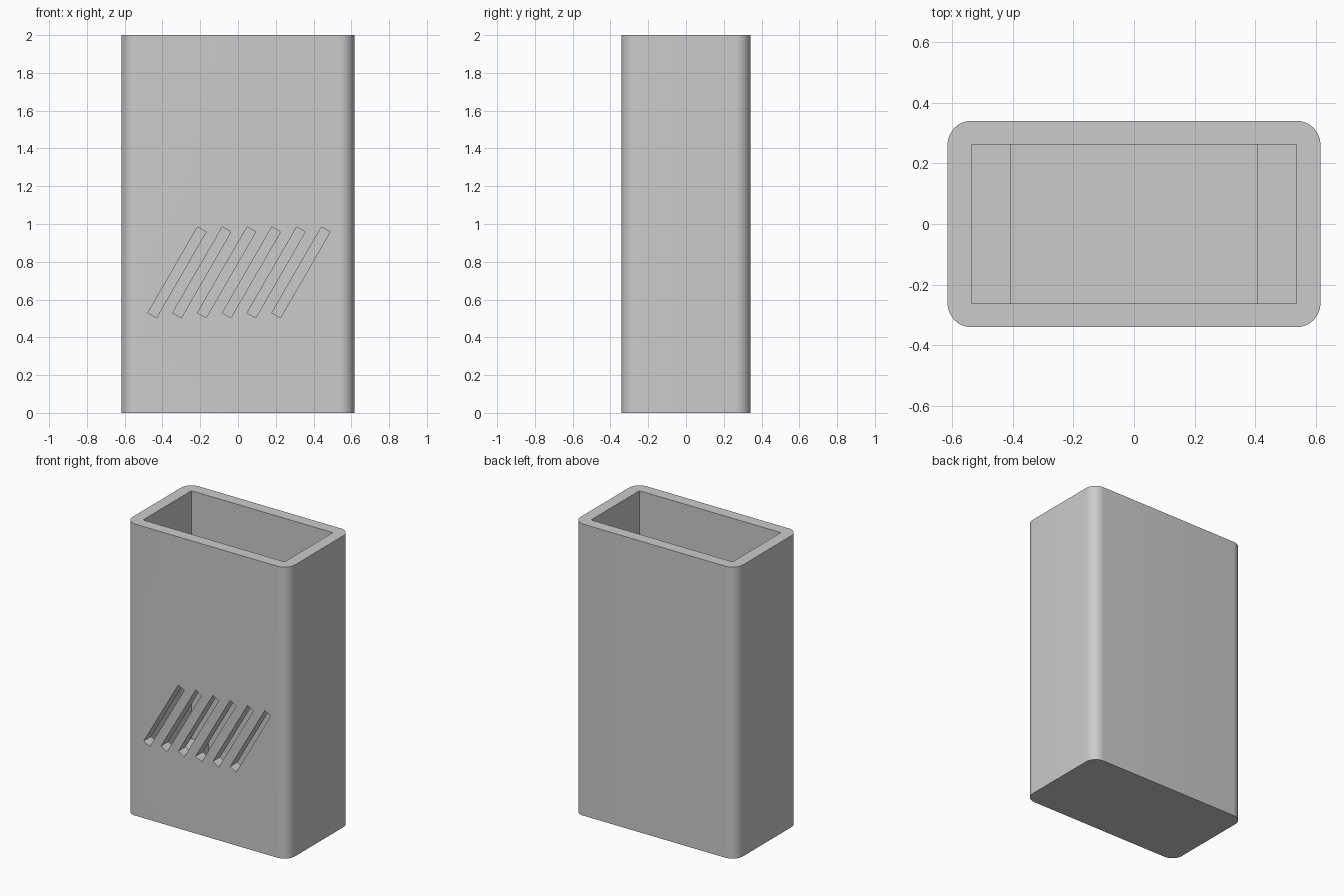
import bpy
import bmesh
from math import radians
from mathutils import Matrix

cube = bpy.data.objects.get("Cube")
if cube:
    bpy.data.objects.remove(cube, do_unlink=True)

HEIGHT, WALL = 2.0, 0.079
WIDTH, DEPTH = 1.232, 0.682
LEDGE_Z, LEDGE_X = 0.3, 0.407

grey = bpy.data.materials.new("plain grey")
grey.use_nodes = True
color = (0.6, 0.6, 0.6, 1)
grey.diffuse_color = color
grey.node_tree.nodes["Principled BSDF"].inputs["Base Color"].default_value = color


def box(name, size, center, tilt=0.0, corner=0.0):
    """Box tilted about y, with optional rounded vertical edges."""
    bm = bmesh.new()
    bmesh.ops.create_cube(bm, size=1)
    bmesh.ops.scale(bm, vec=size, verts=bm.verts)
    if corner:
        upright = [e for e in bm.edges
                   if abs(e.verts[0].co.z - e.verts[1].co.z) > 0.1]
        bmesh.ops.bevel(bm, geom=upright, offset=corner, segments=12,
                        profile=0.5, affect='EDGES')
    bm.transform(Matrix.Translation(center) @ Matrix.Rotation(tilt, 4, 'Y'))
    mesh = bpy.data.meshes.new(name)
    bm.to_mesh(mesh)
    bm.free()
    mesh.materials.append(grey)
    obj = bpy.data.objects.new(name, mesh)
    bpy.context.collection.objects.link(obj)
    return obj


def cut(target, cutter):
    """Subtract the cutter for good, then discard it."""
    cutter.hide_render = True
    mod = target.modifiers.new("cut", 'BOOLEAN')
    mod.operation = 'DIFFERENCE'
    mod.solver = 'EXACT'
    mod.object = cutter
    bpy.context.view_layer.objects.active = target
    bpy.ops.object.modifier_apply(modifier=mod.name)
    bpy.data.objects.remove(cutter, do_unlink=True)


# Rounded outer shell
holder = box("holder_body", (WIDTH, DEPTH, HEIGHT), (0, 0, HEIGHT / 2), corner=WALL)

# Wide upper pocket, then the narrower one between the two ledges
inner_depth = DEPTH - 2 * WALL
for name, width, bottom in (("upper_pocket", WIDTH - 2 * WALL, LEDGE_Z),
                            ("lower_pocket", 2 * LEDGE_X, WALL)):
    top = HEIGHT + 0.1
    cut(holder, box(name, (width, inner_depth, top - bottom),
                    (0, 0, (top + bottom) / 2)))

# Row of slanted slots through the front wall
for i in range(6):
    x = -0.323 + i * 0.1313
    cut(holder, box("slot", (0.0525, 0.2, 0.525),
                    (x, -DEPTH / 2, 0.744), tilt=radians(30)))

bpy.ops.object.select_all(action='DESELECT')
holder.select_set(True)
bpy.context.view_layer.objects.active = holder
bpy.ops.object.shade_smooth_by_angle(angle=radians(30))
